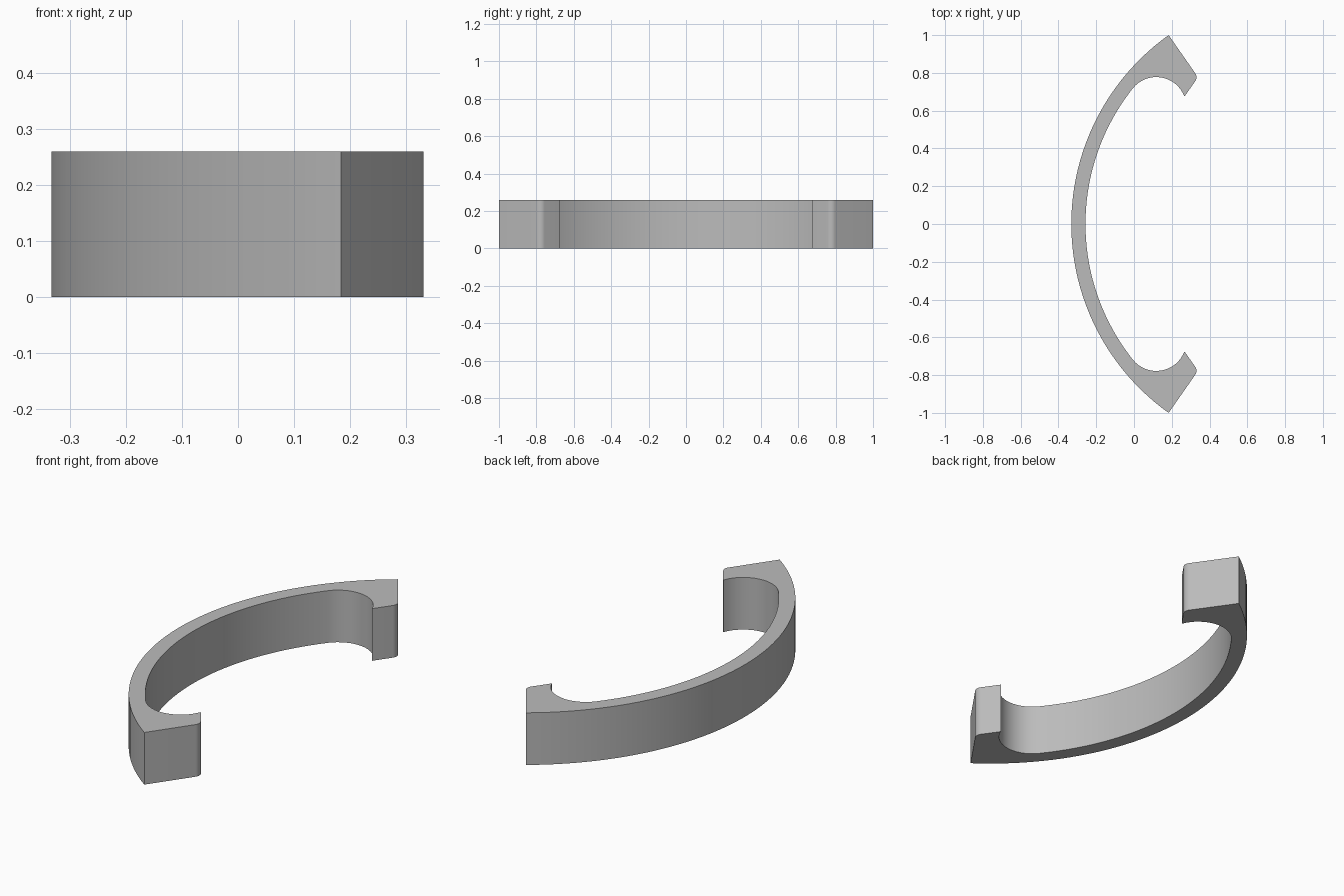
import bpy, bmesh, math

if "Cube" in bpy.data.objects:
    bpy.data.objects.remove(bpy.data.objects["Cube"])

HEIGHT = 0.26


def arc(cx, cy, r, a0, a1, n):
    """Points along an arc, angles in degrees."""
    angles = [math.radians(a0 + (a1 - a0) * i / n) for i in range(n + 1)]
    return [(cx + r * math.cos(a), cy + r * math.sin(a)) for a in angles]


# Half profile (y >= 0): outer bow, rounded toe, hook recess, inner bow
CX = 0.896
outer_end = 180 - math.degrees(math.asin(1 / 1.228))
hook_join = 180 - math.degrees(math.atan2(0.619, 0.778))
half = arc(CX, 0, 1.228, 180, outer_end, 24)
half += arc(0.295, 0.777, 0.036, 35, -35, 8)
half += arc(0.118, 0.619, 0.159, 20.5, hook_join, 16)
half += arc(CX, 0, 1.153, hook_join, 180, 20)[1:]

# Mirror the half to close the outline
outline = half + [(x, -y) for x, y in reversed(half[1:-1])]

# Extrude the outline into the bow handle
bm = bmesh.new()
base = bm.faces.new([bm.verts.new((x, y, 0)) for x, y in outline])
top = bmesh.ops.extrude_face_region(bm, geom=[base])["geom"]
bmesh.ops.translate(bm, vec=(0, 0, HEIGHT),
                    verts=[v for v in top if isinstance(v, bmesh.types.BMVert)])
bmesh.ops.recalc_face_normals(bm, faces=bm.faces)
mesh = bpy.data.meshes.new("bow_handle")
bm.to_mesh(mesh)
bm.free()

handle = bpy.data.objects.new("bow_handle", mesh)
bpy.context.collection.objects.link(handle)

grey = bpy.data.materials.new("grey")
grey.diffuse_color = (0.5, 0.5, 0.5, 1)
grey.use_nodes = True
grey.node_tree.nodes["Principled BSDF"].inputs["Base Color"].default_value = grey.diffuse_color
mesh.materials.append(grey)

# Smooth curved walls, keep the edges sharp
bpy.context.view_layer.objects.active = handle
handle.select_set(True)
bpy.ops.object.shade_smooth_by_angle(angle=math.radians(25))
